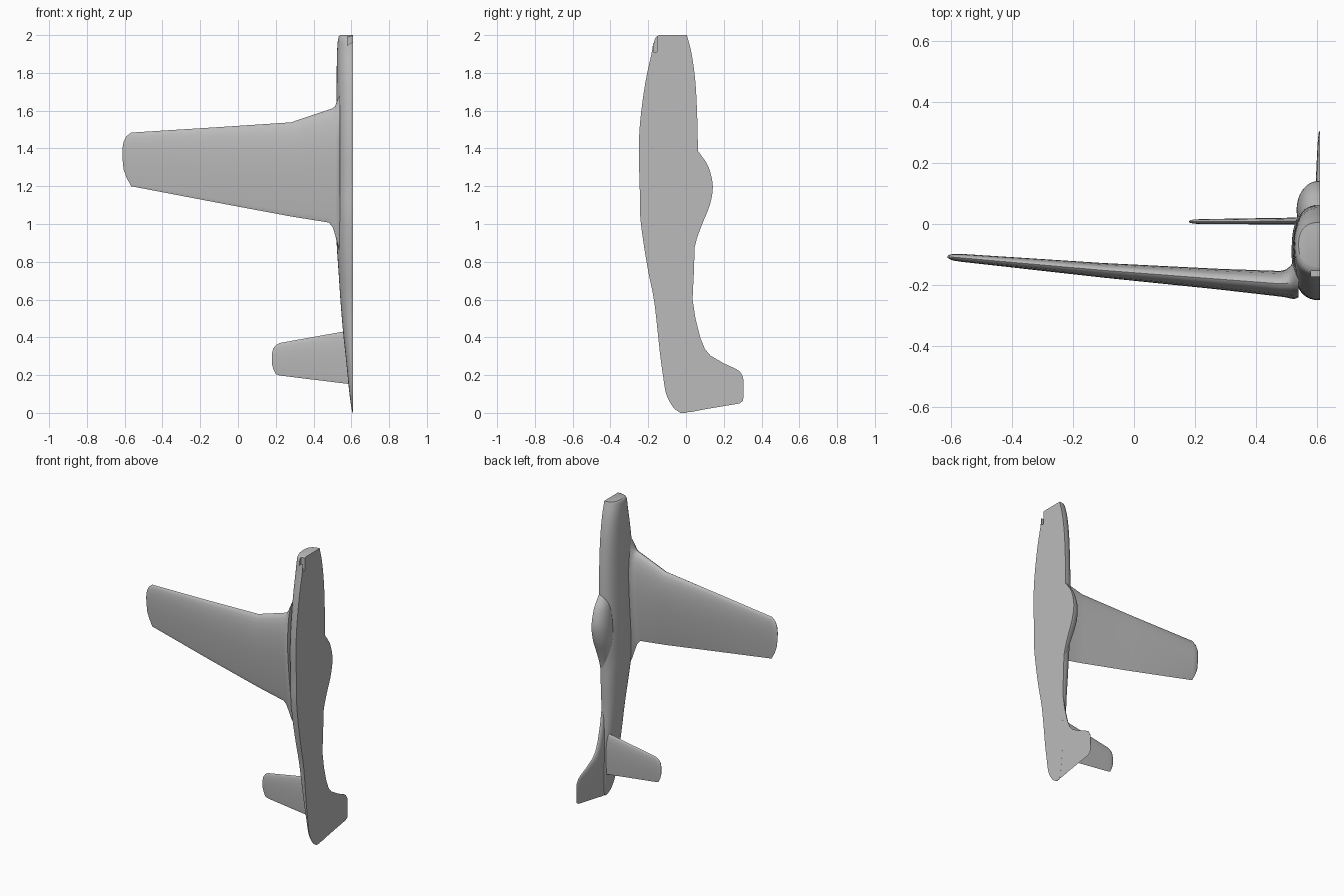
import bpy, bmesh, math

if bpy.data.objects.get("Cube"):
    bpy.data.objects.remove(bpy.data.objects["Cube"])

CUT = 0.61  # flat centre plane of the half aircraft

grey = bpy.data.materials.new("plain grey")
grey.use_nodes = True
COLOUR = (0.5, 0.5, 0.5, 1)
grey.diffuse_color = COLOUR
grey.node_tree.nodes["Principled BSDF"].inputs["Base Color"].default_value = COLOUR


def smooth_rows(rows, steps=4):
    """Catmull-Rom interpolation between station rows."""
    out = []
    for i in range(len(rows) - 1):
        a, b = rows[max(i - 1, 0)], rows[i]
        c, d = rows[i + 1], rows[min(i + 2, len(rows) - 1)]
        for s in range(steps):
            t = s / steps
            out.append([0.5 * (2*q + (r-p)*t + (2*p-5*q+4*r-u)*t*t + (3*q-p-3*r+u)*t**3)
                        for p, q, r, u in zip(a, b, c, d)])
    return out + [list(rows[-1])]


def loft(name, rings, angle=35):
    """Skin closed rings and cap both ends."""
    bm = bmesh.new()
    loops = [[bm.verts.new(p) for p in ring] for ring in rings]
    n = len(loops[0])
    for a, b in zip(loops, loops[1:]):
        for i in range(n):
            j = (i + 1) % n
            bm.faces.new((a[i], a[j], b[j], b[i]))
    bm.faces.new(loops[0])
    bm.faces.new(loops[-1])
    bmesh.ops.recalc_face_normals(bm, faces=bm.faces[:])
    mesh = bpy.data.meshes.new(name)
    bm.to_mesh(mesh)
    bm.free()
    mesh.materials.append(grey)
    obj = bpy.data.objects.new(name, mesh)
    bpy.context.collection.objects.link(obj)
    shade(obj, angle)
    return obj


def shade(obj, angle=35):
    bpy.ops.object.select_all(action='DESELECT')
    obj.select_set(True)
    bpy.context.view_layer.objects.active = obj
    bpy.ops.object.shade_smooth_by_angle(angle=math.radians(angle))


def half_body(rows, power=2.3, n=24):
    """Half superellipse rings, rows of (z, half width, y low, y high)."""
    rings = []
    for z, w, lo, hi in smooth_rows(rows):
        ring = []
        for i in range(n + 1):
            a = math.pi * (i / n - 0.5)
            c, s = max(math.cos(a), 0), math.sin(a)
            ring.append((CUT - max(w, 0.001) * c ** (2 / power),
                         (lo + hi) / 2 + (hi - lo) / 2 * math.copysign(abs(s) ** (2 / power), s), z))
        rings.append(ring)
    return rings


def foil(n=14):
    """Symmetric section: (fraction of chord, half thickness 0..1), leading edge first."""
    pts = []
    for i in range(n + 1):
        f = (1 - math.cos(math.pi * i / n)) / 2
        pts.append((f, 2.1 * (math.sqrt(f) * 1.4845 - 0.63 * f - 1.758 * f * f
                              + 1.4215 * f ** 3 - 0.5075 * f ** 4) / 1.05))
    return pts


def flying_surface(name, rows):
    """Rows of (x, y, z leading, z trailing, half thickness)."""
    side = foil()
    shape = side + [(f, -t) for f, t in side[-2:0:-1]]
    return loft(name, [[(x, y + h * t, le + (te - le) * f) for f, t in shape]
                       for x, y, le, te, h in rows])


def carve(obj, lo, hi):
    """Cut a box-shaped opening."""
    bpy.ops.mesh.primitive_cube_add(size=1, location=[(a + b) / 2 for a, b in zip(lo, hi)])
    cutter = bpy.context.object
    cutter.scale = [b - a for a, b in zip(lo, hi)]
    cutter.hide_render = True
    bpy.context.view_layer.objects.active = obj
    mod = obj.modifiers.new("opening", 'BOOLEAN')
    mod.operation, mod.object, mod.solver = 'DIFFERENCE', cutter, 'EXACT'
    bpy.ops.object.modifier_apply(modifier=mod.name)
    bpy.data.objects.remove(cutter)
    shade(obj)


# Fuselage, nose up, with the chin intake
fuselage = loft("fuselage", half_body([
    (2.0, .07, -.14, .005), (1.98, .08, -.168, .01), (1.9, .086, -.183, .03),
    (1.75, .088, -.215, .05), (1.55, .09, -.242, .06), (1.38, .092, -.25, .063),
    (1.2, .093, -.245, .065), (1.05, .092, -.243, .06), (.9, .088, -.225, .047),
    (.75, .078, -.2, .042), (.6, .068, -.17, .035), (.43, .054, -.15, .035),
    (.3, .04, -.136, .03), (.2, .03, -.122, .03), (.1, .02, -.105, .02),
    (.03, .01, -.068, .01), (0, .003, -.03, 0)], 2.5))
carve(fuselage, (.58, -.173, 1.91), (.7, -.154, 2.1))

# Bubble canopy
loft("canopy", half_body([
    (1.39, .03, .0, .06), (1.36, .05, -.04, .083), (1.3, .066, -.05, .12),
    (1.2, .076, -.05, .142), (1.1, .074, -.05, .126), (1.0, .06, -.05, .086),
    (.93, .045, -.04, .06), (.87, .03, -.02, .044)], 2.1))

# Belly scoop: slanted lip, then a long fairing running aft
rings = half_body([
    (1.25, .084, -.3, -.25), (1.18, .085, -.306, -.25), (1.1, .086, -.307, -.25),
    (1.07, .086, -.306, -.2), (1.0, .084, -.299, -.15), (.9, .078, -.275, -.12),
    (.8, .07, -.242, -.1), (.7, .06, -.206, -.1), (.6, .05, -.176, -.1),
    (.5, .03, -.158, -.1)], 4)
rings[0] = [(x, y, z - max(0, -.265 - y)) for x, y, z in rings[0]]
scoop = loft("belly_scoop", rings)
carve(scoop, (.537, -.296, 1.09), (.7, -.258, 1.4))

# Wing with kinked leading edge, rounded tip and root fillet
flying_surface("wing", [
    (-.612, -.108, 1.40, 1.35, .002), (-.606, -.108, 1.435, 1.29, .007),
    (-.592, -.109, 1.463, 1.25, .011), (-.566, -.111, 1.484, 1.2, .013),
    (-.1, -.152, 1.513, 1.111, .024), (.28, -.181, 1.538, 1.04, .034),
    (.48, -.196, 1.605, 1.008, .042), (.5, -.195, 1.612, .985, .046),
    (.515, -.19, 1.625, .94, .055), (.527, -.18, 1.66, .89, .066),
    (.54, -.17, 1.7, .85, .07)])

# Tailplane
flying_surface("tailplane", [
    (.18, .008, .315, .26, .002), (.186, .008, .34, .235, .005),
    (.2, .008, .358, .205, .007), (.22, .008, .37, .198, .008),
    (.595, .01, .437, .152, .012)])

# Tail fin and rudder: half sections stacked towards the tip
FIN = [(-.03, .62, .0, .02), (.035, .6, .006, .02), (.05, .5, .009, .019),
       (.075, .4, .014, .018), (.1, .338, .019, .016), (.13, .303, .024, .014),
       (.2, .262, .036, .011), (.26, .235, .046, .008), (.285, .22, .051, .006),
       (.3, .195, .062, .004), (.305, .17, .085, .002)]
loft("tail_fin", [[(CUT - h * max(t, 0), y, le + (te - le) * f) for f, t in foil()]
                  for y, le, te, h in FIN])
